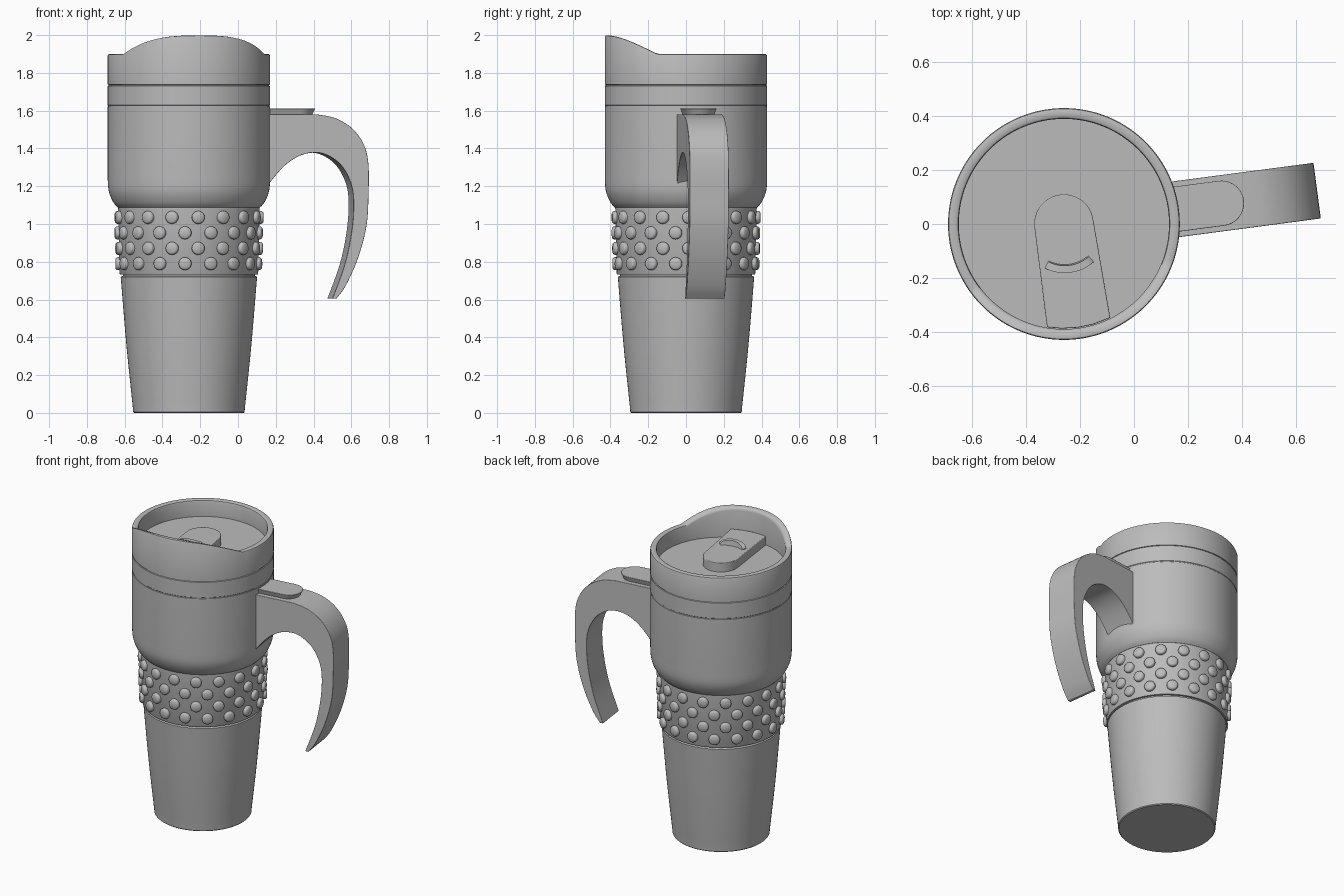
import bpy, bmesh, math
from mathutils import Matrix, Vector

if "Cube" in bpy.data.objects:
    bpy.data.objects.remove(bpy.data.objects["Cube"])

# The whole mug is turned slightly about its own axis
PLACE = Matrix.Translation((-0.26, 0, 0)) @ Matrix.Rotation(math.radians(7.5), 4, 'Z')

grey = bpy.data.materials.new("plain grey")
grey.use_nodes = True
COLOR = (0.5, 0.5, 0.5, 1)
grey.diffuse_color = COLOR
grey.node_tree.nodes["Principled BSDF"].inputs["Base Color"].default_value = COLOR


def finish(name, bm, bevel=0):
    bmesh.ops.recalc_face_normals(bm, faces=bm.faces[:])
    mesh = bpy.data.meshes.new(name)
    bm.to_mesh(mesh)
    bm.free()
    mesh.materials.append(grey)
    ob = bpy.data.objects.new(name, mesh)
    bpy.context.collection.objects.link(ob)
    ob.matrix_world = PLACE
    bpy.ops.object.select_all(action='DESELECT')
    ob.select_set(True)
    bpy.context.view_layer.objects.active = ob
    bpy.ops.object.shade_smooth_by_angle(angle=math.radians(35))
    if bevel:
        mod = ob.modifiers.new("soft edges", 'BEVEL')
        mod.width, mod.segments, mod.limit_method = bevel, 3, 'ANGLE'
        mod.angle_limit = math.radians(45)
    return ob


def lathe(profile, steps=128):
    """Revolve (radius, height) points around z."""
    bm = bmesh.new()
    verts = [bm.verts.new((r, 0, z)) for r, z in profile]
    edges = [bm.edges.new(pair) for pair in zip(verts, verts[1:])]
    bmesh.ops.spin(bm, geom=verts + edges, cent=(0, 0, 0), axis=(0, 0, 1),
                   angle=math.tau, steps=steps, use_merge=True)
    bmesh.ops.remove_doubles(bm, verts=bm.verts[:], dist=1e-5)
    return bm


def spline(pts, n=6):
    """Smooth curve through the given points."""
    p = [Vector(q) for q in [pts[0], *pts, pts[-1]]]
    out = []
    for a, b, c, d in zip(p, p[1:], p[2:], p[3:]):
        for i in range(n):
            t = i / n
            out.append(0.5 * (2*b + (c-a)*t + (2*a-5*b+4*c-d)*t*t + (3*b-a-3*c+d)*t**3))
    return out + [p[-1]]


def prism(points, direction):
    """Extrude a closed outline of 3D points."""
    bm = bmesh.new()
    face = bm.faces.new([bm.verts.new(p) for p in points])
    res = bmesh.ops.extrude_face_region(bm, geom=[face])
    top = [v for v in res["geom"] if isinstance(v, bmesh.types.BMVert)]
    bmesh.ops.translate(bm, verts=top, vec=direction)
    return bm, top


def groove(r, z, depth):
    return [(r, z-.004), (r-depth, z-.002), (r-depth, z+.002), (r, z+.004)]


# Lower cup, tapered
finish("lower_cup", lathe([(0, 0), (.29, 0), (.295, .005), *[tuple(v) for v in
       spline([(.297, .03), (.331, .36), (.361, .72)])], (.35, .726), (.35, .76)]))

# Grip band
finish("grip_band", lathe([(.35, .732), (.364, .732), (.367, .738), (.375, 1.1), (.35, 1.1)]))

# Raised dots, staggered in four rows
bm = bmesh.new()
dot_profile = [(.034, -.02), (.034, .011), (.031, .017), (.025, .021), (0, .022)]
COUNT = 17
for row, z in enumerate((1.035, .953, .871, .79)):
    for k in range(COUNT):
        a = math.tau * (k + (row % 2) / 2) / COUNT - math.pi / 2
        dot = lathe(dot_profile, 20)
        radius = .367 + (z - .738) * .022
        dot.transform(Matrix.Rotation(a, 4, 'Z') @ Matrix.Translation((radius, 0, z))
                      @ Matrix.Rotation(math.pi / 2, 4, 'Y'))
        tmp = bpy.data.meshes.new("dot")
        dot.to_mesh(tmp)
        dot.free()
        bm.from_mesh(tmp)
        bpy.data.meshes.remove(tmp)
finish("grip_dots", bm)

# Upper cup and lid wall with a drinking lip
R, FLOOR, RIM = .43, 1.79, 1.9
bulge = [tuple(v) for v in spline([(.376, 1.087), (.397, 1.11), (.417, 1.15), (.427, 1.19), (R, 1.24)], 4)]
bm = lathe([(.35, 1.087), *bulge, *groove(R, 1.625, .002), *groove(R, 1.735, .005),
            (R, RIM-.01), (R-.003, RIM-.003), (R-.01, RIM), (.4, RIM), (.393, RIM-.004),
            (.39, RIM-.012), (.39, FLOOR), (0, FLOOR)], 160)
for v in bm.verts:
    if v.co.z > RIM - .02:
        t = max(0, min(1, (-v.co.y - .2) / .23))
        v.co.z += .1 * t * (1.2 - .2 * t**4)
finish("upper_cup_and_lid", bm)

# Lid slider with a rounded back end
arc = [(.11*math.cos(math.pi*i/24), .11*math.sin(math.pi*i/24), FLOOR-.01) for i in range(25)]
front = [(x, -math.sqrt(.388**2 - x*x), FLOOR-.01) for x in (-.112, -.06, 0, .06, .125)]
bm, _ = prism(arc + front, (0, 0, .07))
finish("lid_slider", bm, .004)

# Curved finger tab on the slider, highest in the middle
bm = bmesh.new()
rings = []
for i in range(17):
    s = i / 8 - 1
    a = -math.pi / 2 + s * .6
    h = .004 + .03 * math.sqrt(max(0, 1 - s*s))
    rings.append([bm.verts.new((r*math.cos(a), r*math.sin(a) - .02, z))
                  for r, z in ((.13, 1.845), (.162, 1.845), (.162, 1.85+h), (.135, 1.85+h))])
for a, b in zip(rings, rings[1:]):
    for j in range(4):
        bm.faces.new((a[j], a[j-1], b[j-1], b[j]))
bm.faces.new(rings[0])
bm.faces.new(rings[-1])
finish("slider_finger_tab", bm)

# Open hooked handle
outer = spline([(.673, 1.58), (.77, 1.56), (.86, 1.505), (.921, 1.42), (.945, 1.32),
                (.946, 1.16), (.935, .99), (.89, .82), (.825, .675), (.775, .605)])
inner = spline([(.753, .605), (.82, .79), (.857, .97), (.866, 1.12), (.85, 1.22), (.8, 1.31),
                (.73, 1.362), (.66, 1.378), (.58, 1.362), (.5, 1.31), (.42, 1.22), (.37, 1.14)])
outline = [(.37, 1.58)] + [tuple(p) for p in outer + inner]
bm, _ = prism([(x, -.104, z) for x, z in outline], (0, .208, 0))
finish("handle", bm, .012)

# Thumb pad, flaring upwards, on top of the handle
tip = [(.59 + .085*math.sin(math.pi*i/20), -.085*math.cos(math.pi*i/20), 1.575) for i in range(21)]
bm, top = prism([(.4, -.085, 1.575), *tip, (.4, .085, 1.575)], (0, 0, .037))
for v in bm.verts:
    if v not in top:
        v.co.y *= .85
        v.co.x -= max(0, v.co.x - .55) * .15
finish("thumb_pad", bm, .004)
